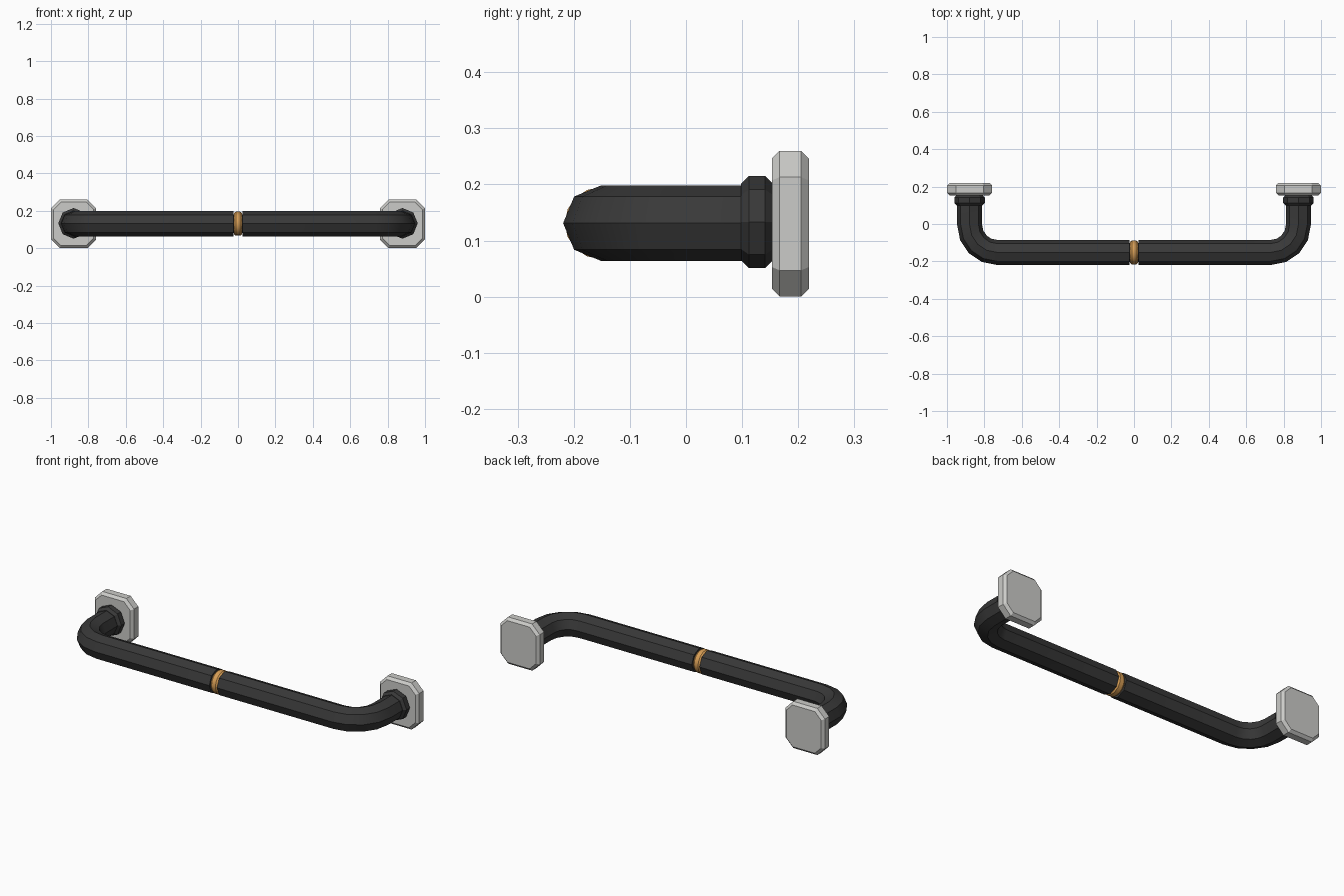
import bpy, bmesh
from math import pi, sin, cos, radians
from mathutils import Vector

if "Cube" in bpy.data.objects:
    bpy.data.objects.remove(bpy.data.objects["Cube"])

AXIS_Z = 0.131    # height of the tube's centre line
BAR_Y = -0.152    # depth of the straight grip
LEG_X = 0.879     # distance of each leg from the middle
TUBE_R = 0.067
BEND_R = 0.148


def material(name, color):
    mat = bpy.data.materials.new(name)
    mat.use_nodes = True
    mat.diffuse_color = (*color, 1)
    mat.node_tree.nodes["Principled BSDF"].inputs["Base Color"].default_value = (*color, 1)
    return mat


black = material("black rubber", (0.04, 0.04, 0.04))
grey = material("light grey metal", (0.6, 0.6, 0.58))
gold = material("gold", (0.68, 0.34, 0.09))


def loft(name, rings, mat):
    """Skin a list of equal-sized point rings and cap both ends."""
    bm = bmesh.new()
    loops = [[bm.verts.new(p) for p in ring] for ring in rings]
    for a, b in zip(loops, loops[1:]):
        for i in range(len(a)):
            j = (i + 1) % len(a)
            bm.faces.new((a[i], a[j], b[j], b[i]))
    bm.faces.new(loops[0])
    bm.faces.new(loops[-1])
    bmesh.ops.recalc_face_normals(bm, faces=bm.faces)
    mesh = bpy.data.meshes.new(name)
    bm.to_mesh(mesh)
    bm.free()
    mesh.materials.append(mat)
    obj = bpy.data.objects.new(name, mesh)
    bpy.context.collection.objects.link(obj)
    bpy.ops.object.select_all(action='DESELECT')
    obj.select_set(True)
    bpy.context.view_layer.objects.active = obj
    bpy.ops.object.shade_smooth_by_angle(angle=radians(30))
    return obj


def circle(center, side, radius, sides=8):
    """Ring of points around a centre, in the plane of side and z."""
    return [Vector(center) + radius * (cos(a) * Vector(side) + sin(a) * Vector((0, 0, 1)))
            for a in (2 * pi * i / sides for i in range(sides))]


def plate_outline(x, y, inset):
    """Square with cut corners, shrunk by inset."""
    w, h, cut = 0.121 - inset, 0.13 - inset, 0.047 - inset * 0.59
    pts = []
    for sx, sz in ((1, 1), (-1, 1), (-1, -1), (1, -1)):
        pair = [(sx * w, sz * (h - cut)), (sx * (w - cut), sz * h)]
        pts += pair if sx * sz > 0 else pair[::-1]
    return [Vector((x + px, y, AXIS_Z - 0.001 + pz)) for px, pz in pts]


for s, side in ((1, "left"), (-1, "right")):
    x = s * LEG_X

    # Tube: straight grip, four-segment bend, leg
    path = [((s * 0.024, BAR_Y), 0)]
    for i in range(5):
        a = i * pi / 8
        path.append(((x - s * BEND_R * (1 - sin(a)), BAR_Y + BEND_R * (1 - cos(a))), a))
    path.append(((x, 0.13), pi / 2))
    loft(side + "_tube", [circle((*p, AXIS_Z), (s * sin(a), -cos(a), 0), TUBE_R)
                          for p, a in path], black)

    # Collar between leg and wall plate
    loft(side + "_collar", [circle((x, y, AXIS_Z + 0.002), (1, 0, 0), r) for y, r in
                            ((0.098, 0.068), (0.112, 0.082), (0.141, 0.082), (0.155, 0.068))],
         black)

    # Wall plate with bevelled rims
    loft(side + "_wall_plate", [plate_outline(x, y, inset) for y, inset in
                                ((0.153, 0.014), (0.167, 0), (0.205, 0), (0.219, 0.014))],
         grey)

# Decorative ring set in the groove at the middle of the grip
loft("middle_ring", [circle((px, BAR_Y, AXIS_Z), (0, 1, 0), r, 16) for px, r in
                     ((-0.022, 0.056), (-0.012, 0.064), (0.012, 0.064), (0.022, 0.056))], gold)
loft("ring_core", [circle((px, BAR_Y, AXIS_Z), (0, 1, 0), 0.05) for px in (-0.03, 0.03)], black)
